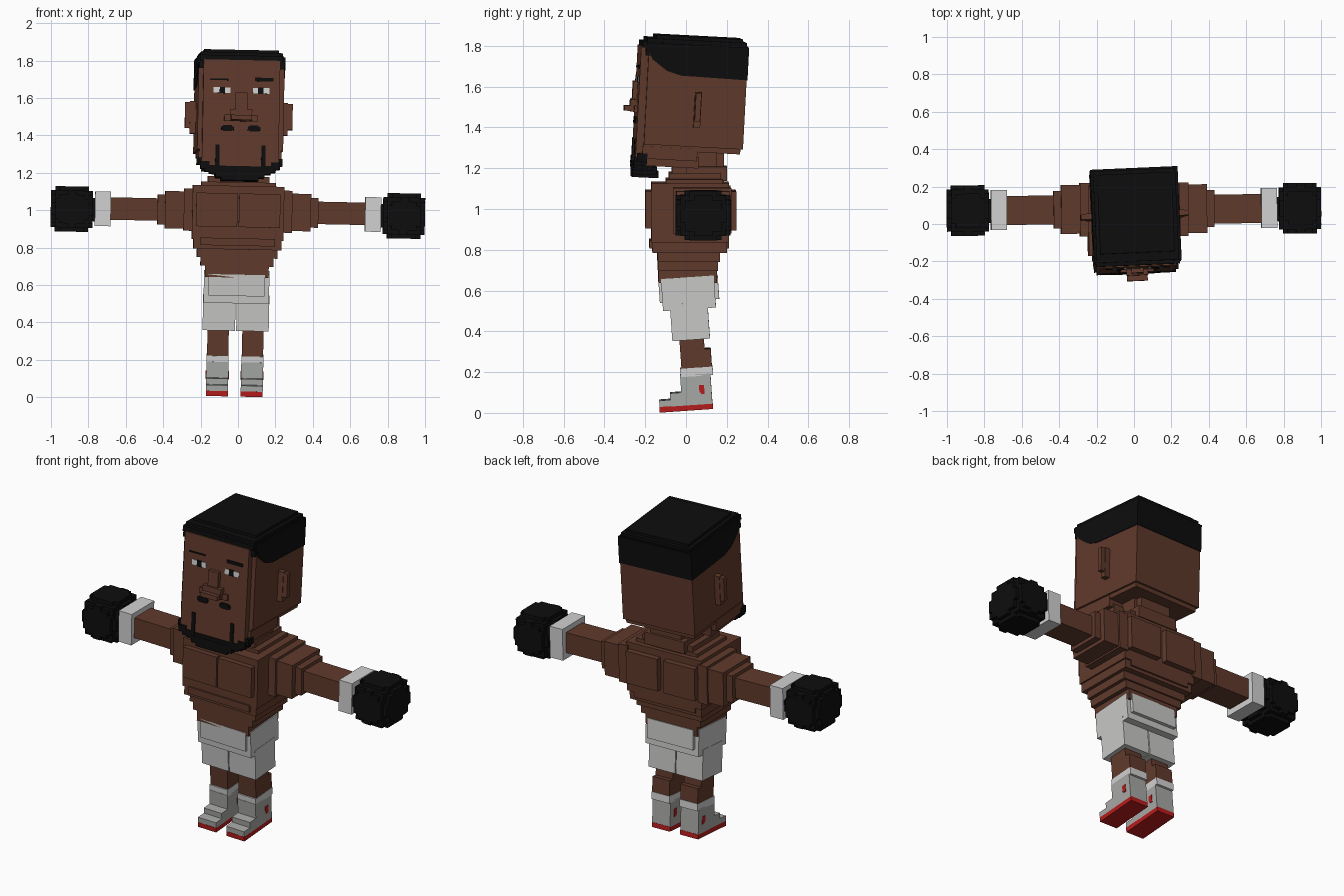
import bpy, bmesh, math
from mathutils import Matrix, Vector


def material(name, r, g, b):
    m = bpy.data.materials.new(name)
    m.diffuse_color = (r, g, b, 1)
    return m


SKIN = material("brown_skin", 0.118, 0.042, 0.025)
BLACK = material("black", 0.004, 0.004, 0.004)
SHORTS = material("light_grey_cloth", 0.58, 0.59, 0.57)
WHITE = material("white", 0.64, 0.64, 0.64)
BOOT = material("grey_boot", 0.39, 0.40, 0.38)
RED = material("red", 0.48, 0.012, 0.012)


def pose(px, py, pz, pitch, yaw):
    """Local frame: x and y relative to the pivot, z absolute, slight body roll."""
    r = math.radians
    return (Matrix.Translation((px, py, pz)) @ Matrix.Rotation(r(yaw), 4, 'Z')
            @ Matrix.Rotation(r(1.2), 4, 'Y') @ Matrix.Rotation(r(pitch), 4, 'X')
            @ Matrix.Translation((0, 0, -pz)))


HEAD = pose(0.005, 0.018, 1.5, -3, 2.5)
TORSO = pose(0, 0, 1.0, 0, 0.4)
LEGS = pose(-0.012, 0, 0.4, 4, 0)


def finish(name, bm, mat, frame):
    bmesh.ops.recalc_face_normals(bm, faces=bm.faces)
    bm.transform(frame)
    me = bpy.data.meshes.new(name)
    bm.to_mesh(me)
    bm.free()
    me.materials.append(mat)
    ob = bpy.data.objects.new(name, me)
    bpy.context.collection.objects.link(ob)


def part(name, frame, mat, boxes, mirror=False):
    """Boxes as (x0, x1, y0, y1, z0, z1); mirror repeats them on the -x side."""
    bm = bmesh.new()
    boxes = list(boxes)
    if mirror:
        boxes += [(-b[1], -b[0]) + tuple(b[2:]) for b in boxes]
    for x0, x1, y0, y1, z0, z1 in boxes:
        m = (Matrix.Translation(((x0 + x1) / 2, (y0 + y1) / 2, (z0 + z1) / 2))
             @ Matrix.Diagonal((x1 - x0, y1 - y0, z1 - z0, 1)))
        bmesh.ops.create_cube(bm, size=1, matrix=m)
    finish(name, bm, mat, frame)


def centred(*rows):
    """Rows of (half width, y0, y1, z0, z1)."""
    return [(-r[0],) + tuple(r) for r in rows]


def voxel_ball(name, frame, mat, centre, half, n, power):
    """Stepped ball: outer faces of the cells inside a superellipsoid."""
    def inside(c):
        return sum(abs((2 * c[i] + 1) / n[i] - 1) ** power for i in range(3)) <= 1.12
    cells = {(i, j, k) for i in range(n[0]) for j in range(n[1]) for k in range(n[2])
             if inside((i, j, k))}
    bm = bmesh.new()
    for c in cells:
        for ax in range(3):
            for s in (0, 1):
                nb = list(c)
                nb[ax] += 2 * s - 1
                if tuple(nb) in cells:
                    continue
                a, b = (ax + 1) % 3, (ax + 2) % 3
                vs = []
                for da, db in ((0, 0), (1, 0), (1, 1), (0, 1)):
                    p = list(c)
                    p[ax] += s
                    p[a] += da
                    p[b] += db
                    vs.append(bm.verts.new([centre[i] + half[i] * (2 * p[i] / n[i] - 1)
                                            for i in range(3)]))
                bm.faces.new(vs)
    bmesh.ops.remove_doubles(bm, verts=bm.verts, dist=1e-5)
    finish(name, bm, mat, frame)


# --- Head: skull, face plate, stepped jaw ---
part("head", HEAD, SKIN, centred(
    (0.23, -0.225, 0.262, 1.31, 1.80),
    (0.218, -0.225, 0.25, 1.285, 1.32),
    (0.205, -0.262, -0.22, 1.22, 1.79),
    (0.222, -0.23, 0.04, 1.24, 1.30),
    (0.195, -0.235, 0.05, 1.205, 1.26)))
part("ears", HEAD, SKIN, [(0.22, 0.262, 0.012, 0.045, 1.405, 1.58),
                          (0.25, 0.288, 0.015, 0.042, 1.435, 1.575)], True)
part("nose", HEAD, SKIN, centred(
    (0.032, -0.285, -0.25, 1.47, 1.615),
    (0.058, -0.293, -0.25, 1.465, 1.525),
    (0.09, -0.275, -0.25, 1.462, 1.495),
    (0.055, -0.322, -0.25, 1.467, 1.493)))

# --- Hair: side profile with sloping temples, then stepped top ---
bm = bmesh.new()
outline = [(-0.235, 1.81), (-0.235, 1.785), (-0.205, 1.73), (-0.165, 1.70), (-0.13, 1.675),
           (-0.06, 1.656), (0.266, 1.65), (0.266, 1.81)]
face = bm.faces.new([bm.verts.new((-0.234, y, z)) for y, z in outline])
ext = bmesh.ops.extrude_face_region(bm, geom=[face])["geom"]
bmesh.ops.translate(bm, vec=Vector((0.468, 0, 0)),
                    verts=[v for v in ext if isinstance(v, bmesh.types.BMVert)])
finish("hair_sides", bm, BLACK, HEAD)
part("hair_top", HEAD, BLACK, centred(
    (0.225, -0.255, 0.26, 1.785, 1.815),
    (0.22, -0.235, 0.255, 1.80, 1.832),
    (0.2, -0.19, 0.235, 1.82, 1.848)))
part("hairline_corners", HEAD, BLACK, [(0.2, 0.23, -0.24, -0.2, 1.745, 1.80)], True)

# --- Face details ---
part("eye_whites", HEAD, WHITE, [(0.06, 0.15, -0.266, -0.26, 1.612, 1.642)], True)
part("pupils", HEAD, BLACK, [(0.088, 0.117, -0.269, -0.262, 1.610, 1.644)], True)
part("eyebrows", HEAD, BLACK, [(0.07, 0.17, -0.267, -0.26, 1.678, 1.697),
                               (-0.17, -0.07, -0.267, -0.26, 1.680, 1.688)])
part("moustache", HEAD, BLACK, [(0.037, 0.105, -0.268, -0.26, 1.413, 1.434),
                                (0.047, 0.095, -0.269, -0.26, 1.408, 1.44)], True)
part("beard_lines", HEAD, BLACK, [(0.112, 0.134, -0.268, -0.26, 1.19, 1.335)], True)
part("beard", HEAD, BLACK, centred(
    (0.10, -0.268, -0.14, 1.145, 1.18),
    (0.13, -0.268, -0.15, 1.16, 1.20),
    (0.165, -0.266, -0.17, 1.18, 1.222)))
part("beard_sides", HEAD, BLACK, [(0.12, 0.19, -0.268, -0.2, 1.19, 1.225),
                                  (0.165, 0.212, -0.268, -0.205, 1.205, 1.245),
                                  (0.195, 0.226, -0.255, -0.205, 1.225, 1.265)], True)

# --- Neck and torso ---
part("neck", TORSO, SKIN, centred(
    (0.12, -0.07, 0.15, 1.1, 1.30),
    (0.10, 0.1, 0.185, 1.1, 1.30),
    (0.2, -0.1, 0.18, 1.11, 1.15),
    (0.165, -0.085, 0.17, 1.14, 1.18),
    (0.13, 0.0, 0.2, 1.14, 1.21)))
part("torso", TORSO, SKIN, centred(
    (0.245, -0.17, 0.21, 0.84, 1.13),
    (0.235, -0.165, 0.2, 0.79, 0.85),
    (0.2, -0.18, 0.21, 0.81, 0.85),
    (0.215, -0.14, 0.165, 0.745, 0.8),
    (0.195, -0.138, 0.155, 0.70, 0.76),
    (0.17, -0.135, 0.15, 0.64, 0.72)))
part("chest_plates", TORSO, SKIN, [(0.004, 0.225, -0.2, -0.16, 0.91, 1.09)], True)
part("back_plates", TORSO, SKIN, [(0.02, 0.225, 0.2, 0.245, 0.9, 1.09)], True)

# --- Arms ---
part("shoulders", TORSO, SKIN, [(0.23, 0.39, -0.05, 0.21, 0.895, 1.095),
                                (0.23, 0.29, -0.065, 0.22, 0.885, 1.11),
                                (0.27, 0.43, -0.02, 0.18, 0.915, 1.075)], True)
part("forearms", TORSO, SKIN, [(0.4, 0.70, 0.0, 0.155, 0.935, 1.055)], True)
part("wristbands", TORSO, WHITE, [(0.68, 0.765, -0.027, 0.187, 0.9, 1.085)], True)
part("glove_cuffs", TORSO, BLACK, [(0.76, 0.82, 0.01, 0.14, 0.925, 1.05)], True)
for side, sx in (("right", -1), ("left", 1)):
    voxel_ball(side + "_glove", TORSO, BLACK, (sx * 0.888, 0.078, 0.988),
               (0.112, 0.135, 0.121), (10, 12, 11), 3.2)

# --- Shorts ---
part("shorts", LEGS, SHORTS, [(-0.175, 0.175, -0.105, 0.155, 0.51, 0.668),
                              (-0.15, 0.15, -0.118, 0.174, 0.55, 0.665)])
part("shorts_legs", LEGS, SHORTS, [(0.003, 0.177, -0.07, 0.115, 0.36, 0.54)], True)

# --- Legs, socks and boots ---
part("legs", LEGS, SKIN, [(0.036, 0.15, -0.035, 0.085, 0.2, 0.4),
                          (0.036, 0.15, -0.03, 0.115, 0.2, 0.31)], True)
part("sock_bands", LEGS, WHITE, [(0.034, 0.152, -0.042, 0.118, 0.18, 0.222)], True)
part("boots", LEGS, BOOT, [(0.034, 0.152, -0.044, 0.105, 0.04, 0.19),
                           (0.034, 0.152, -0.1, 0.1, 0.04, 0.105),
                           (0.034, 0.152, -0.155, 0.1, 0.04, 0.073)], True)
part("soles", LEGS, RED, [(0.034, 0.152, -0.156, 0.106, 0.014, 0.042)], True)
part("boot_marks", LEGS, RED, [(0.031, 0.155, 0.045, 0.07, 0.1, 0.135),
                               (0.031, 0.155, 0.052, 0.07, 0.09, 0.1)], True)
